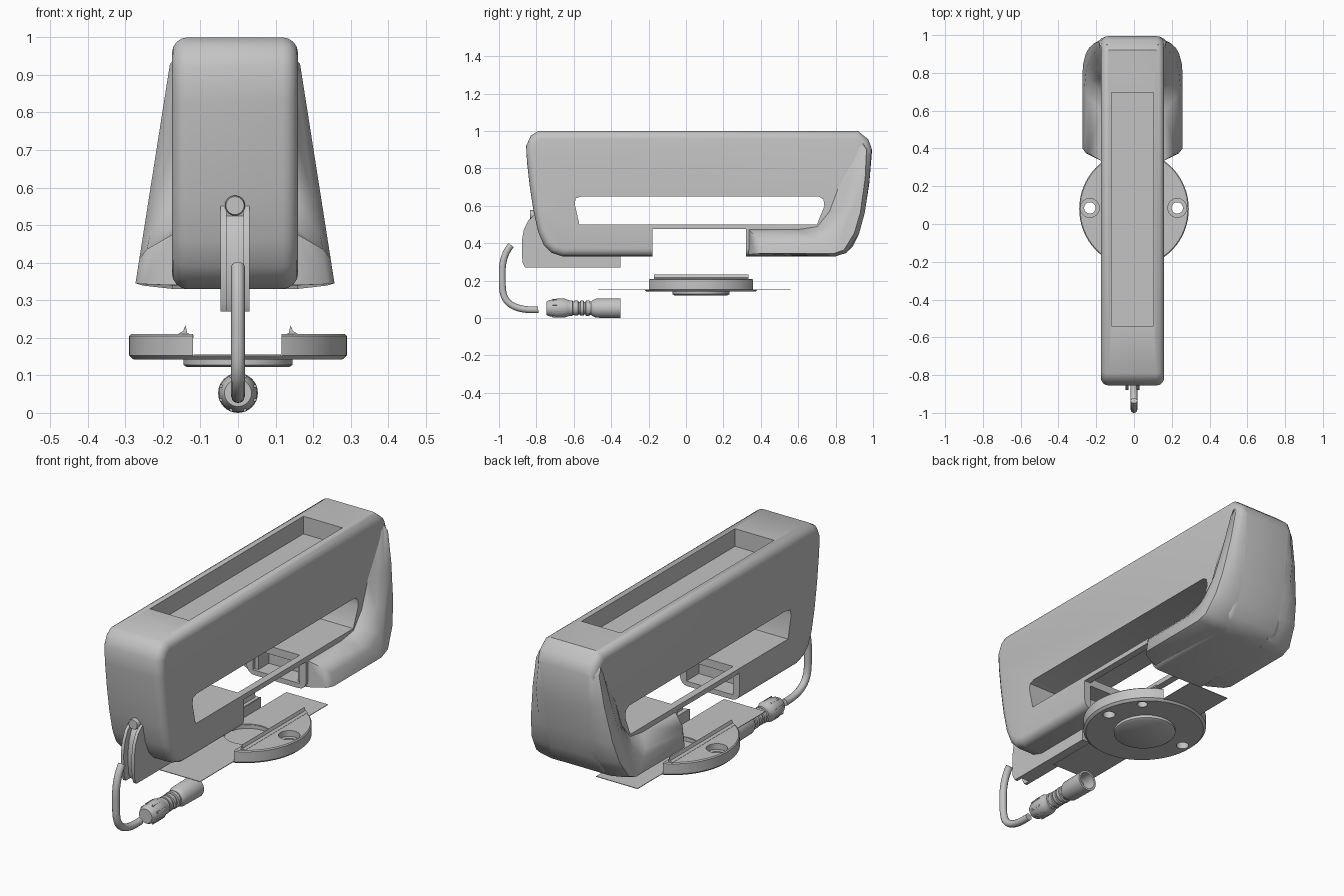
import bpy, bmesh, math

if "Cube" in bpy.data.objects:
    bpy.data.objects.remove(bpy.data.objects["Cube"])

CX = -0.008  # body centre line
grey = bpy.data.materials.new("plain_grey")
grey.diffuse_color = (0.55, 0.55, 0.55, 1)
grey.use_nodes = True
grey.node_tree.nodes["Principled BSDF"].inputs["Base Color"].default_value = grey.diffuse_color


def finish(o, angle=35):
    if not o.data.materials:
        o.data.materials.append(grey)
    bpy.ops.object.select_all(action='DESELECT')
    o.select_set(True)
    bpy.context.view_layer.objects.active = o
    bpy.ops.object.shade_smooth_by_angle(angle=math.radians(angle))
    return o


def loft(name, rings):
    """Skin a list of equal-length point rings and cap both ends."""
    bm = bmesh.new()
    vs = [[bm.verts.new(p) for p in r] for r in rings]
    n = len(rings[0])
    for a, b in zip(vs, vs[1:]):
        for i in range(n):
            j = (i + 1) % n
            bm.faces.new((a[i], a[j], b[j], b[i]))
    bm.faces.new(vs[0])
    bm.faces.new(vs[-1])
    bmesh.ops.recalc_face_normals(bm, faces=bm.faces)
    me = bpy.data.meshes.new(name)
    bm.to_mesh(me)
    bm.free()
    o = bpy.data.objects.new(name, me)
    bpy.context.collection.objects.link(o)
    return o


def prism_x(name, prof, x0, x1):
    return loft(name, [[(x, y, z) for y, z in prof] for x in (x0, x1)])


def box(name, x0, x1, y0, y1, z0, z1):
    return prism_x(name, [(y0, z0), (y1, z0), (y1, z1), (y0, z1)], x0, x1)


def lathe(name, prof, c=(0, 0), axis='z', n=48, sy=1.0):
    """Profile of (radius, height) turned about a z or y axis through c."""
    rings = []
    for r, h in prof:
        ring = []
        for i in range(n):
            a = 2 * math.pi * i / n
            u, v = r * math.cos(a), r * math.sin(a)
            ring.append((c[0] + u, c[1] + v * sy, h) if axis == 'z' else (c[0] + u, h, c[1] + v))
        rings.append(ring)
    return loft(name, rings)


def apply_mod(o, mod):
    bpy.ops.object.select_all(action='DESELECT')
    o.select_set(True)
    bpy.context.view_layer.objects.active = o
    bpy.ops.object.modifier_apply(modifier=mod.name)


def bevel(o, width, seg, angle=50):
    m = o.modifiers.new("bevel", 'BEVEL')
    m.width, m.segments = width, seg
    m.limit_method = 'ANGLE'
    m.angle_limit = math.radians(angle)
    apply_mod(o, m)


def cut(o, cutter):
    m = o.modifiers.new("cut", 'BOOLEAN')
    m.operation, m.solver, m.object = 'DIFFERENCE', 'EXACT', cutter
    apply_mod(o, m)
    bpy.data.objects.remove(cutter)


# Main handle body: rounded side outline, then slot, notch and recess
outline = [(-0.79, 1.0), (-0.83, 0.975), (-0.855, 0.92), (-0.85, 0.83), (-0.835, 0.70),
           (-0.815, 0.57), (-0.79, 0.46), (-0.76, 0.39), (-0.72, 0.35), (-0.66, 0.33),
           (0.79, 0.33), (0.85, 0.345), (0.89, 0.38), (0.925, 0.45), (0.955, 0.56),
           (0.98, 0.72), (0.995, 0.90), (0.975, 0.955), (0.92, 1.0)]
body = prism_x("handle_body", outline, -0.176, 0.16)
bevel(body, 0.042, 4)
slot = prism_x("slot_cutter", [(-0.57, 0.50), (0.70, 0.50), (0.74, 0.60), (0.735, 0.635),
                               (0.71, 0.65), (-0.56, 0.65), (-0.59, 0.64), (-0.595, 0.61)], -0.4, 0.4)
cut(body, slot)
cut(body, box("notch_cutter", -0.4, 0.4, -0.18, 0.32, 0.2, 0.475))
cut(body, box("leg_pocket_cutter", -0.14, 0.124, -0.28, 0.42, 0.355, 0.46))
cut(body, box("bridge_gap_cutter", -0.14, 0.124, -0.18, 0.32, 0.44, 0.55))
cut(body, box("recess_cutter", -0.118, 0.102, -0.54, 0.695, 0.91, 1.2))
finish(body)

# Flared guards on both sides of the rear column and foot
root = [(0.335, 0.34), (0.80, 0.33), (0.86, 0.35), (0.925, 0.45), (0.955, 0.56), (0.982, 0.75),
        (0.992, 0.91), (0.95, 0.975), (0.90, 0.95), (0.82, 0.72), (0.765, 0.57), (0.70, 0.49),
        (0.60, 0.475), (0.335, 0.475)]
tip = [(0.40, 0.345), (0.79, 0.345), (0.845, 0.365), (0.90, 0.455), (0.932, 0.565), (0.958, 0.75),
       (0.965, 0.90), (0.945, 0.93), (0.93, 0.90), (0.90, 0.72), (0.865, 0.57), (0.80, 0.46),
       (0.72, 0.41), (0.40, 0.41)]


def half_width(z):
    return 0.17 + (0.95 - z) * 0.157


for side, label in ((1, "right"), (-1, "left")):
    rings = [[], [], [], []]
    for (ry, rz), (ty, tz) in zip(root, tip):
        w = half_width(tz)
        y, z = ry + (ty - ry) * 0.6, rz + (tz - rz) * 0.6
        rings[0].append((CX + side * 0.112, ry, rz))
        rings[1].append((CX + side * min(0.166, w - 0.035), ry, rz))
        rings[2].append((CX + side * (w - 0.02), y, z))
        rings[3].append((CX + side * w, ty, tz))
    finish(loft("guard_flare_" + label, rings), 50)

# Round base: one turned part with channel, centre recess and screw holes
BC = (0, 0.08)
base = lathe("round_base", [(0.002, 0.122), (0.136, 0.122), (0.145, 0.128), (0.145, 0.142),
                            (0.278, 0.142), (0.29, 0.153), (0.29, 0.205), (0.285, 0.21),
                            (0.002, 0.21)], BC, n=64, sy=1.05)
cut(base, box("channel_cutter", -0.12, 0.116, -0.5, 0.6, 0.151, 0.4))
cut(base, lathe("centre_cutter", [(0.112, 0.133), (0.112, 0.3)], BC))
for x in (-0.234, 0.229):
    cut(base, lathe("screw_cutter", [(0.03, 0.05), (0.03, 0.3)], (x, 0.085), n=32))
    cut(base, lathe("counterbore_cutter", [(0.05, 0.18), (0.05, 0.3)], (x, 0.085), n=32))
cut(base, lathe("pin_cutter", [(0.025, 0.05), (0.025, 0.17)], (0.17, 0.265), n=32))
finish(base)

# Locating lips along the channel edges
lip = [(0.118, 0.20), (0.118, 0.207), (0.135, 0.212), (0.14, 0.234), (0.146, 0.218),
       (0.158, 0.211), (0.158, 0.20)]
for s, label in ((1, "right"), (-1, "left")):
    finish(loft("base_lip_" + label, [[(s * x, y, z) for x, z in lip] for y in (-0.17, 0.335)]))

# Thin sliding sheet lying in the channel, open over the centre recess
sheet = box("channel_sheet", -0.119, 0.115, -0.47, 0.56, 0.152, 0.155)
cut(sheet, lathe("sheet_hole_cutter", [(0.112, 0.1), (0.112, 0.3)], BC))
finish(sheet)

# Cable hood: two thin walls with a set-back web between them
hood = [(-0.86, 0.27), (-0.875, 0.30), (-0.878, 0.41), (-0.868, 0.47), (-0.845, 0.52),
        (-0.80, 0.56), (-0.70, 0.56), (-0.62, 0.40), (-0.35, 0.36), (-0.35, 0.27)]
for x, label in ((-0.046, "left"), (0.014, "right")):
    finish(prism_x("hood_wall_" + label, hood, x, x + 0.016))
finish(prism_x("hood_web", [(y + 0.035 if y < -0.7 else y, z) for y, z in hood], -0.032, 0.016))
finish(lathe("hood_arch", [(0.024, -0.835), (0.027, -0.825), (0.027, -0.72)], (CX, 0.552), 'y', 24))

# Bent cable
cu = bpy.data.curves.new("cable", 'CURVE')
cu.dimensions = '3D'
cu.bevel_depth, cu.bevel_resolution, cu.use_fill_caps = 0.018, 4, True
path = [(-0.79, 0.045), (-0.88, 0.04), (-0.982, 0.08), (-0.982, 0.2), (-0.985, 0.33), (-0.935, 0.39)]
sp = cu.splines.new('NURBS')
sp.points.add(len(path) - 1)
for p, (y, z) in zip(sp.points, path):
    p.co = (0, y, z, 1)
sp.order_u, sp.use_endpoint_u, sp.resolution_u = 4, True, 10
cable = bpy.data.objects.new("cable", cu)
bpy.context.collection.objects.link(cable)
bpy.ops.object.select_all(action='DESELECT')
cable.select_set(True)
bpy.context.view_layer.objects.active = cable
bpy.ops.object.convert(target='MESH')
finish(bpy.context.view_layer.objects.active)

# Round plug with grooved waist and open socket end
plug = [(0.036, -0.745), (0.042, -0.735), (0.051, -0.69), (0.051, -0.65), (0.044, -0.63)]
for i in range(4):  # strain relief grooves
    y = -0.615 + i * 0.03
    r = 0.042 - 0.002 * (1.5 - abs(i - 1.5))
    plug += [(r, y - 0.01), (r, y + 0.008), (r - 0.006, y + 0.01), (r - 0.006, y + 0.018)]
plug += [(0.042, -0.50), (0.051, -0.48), (0.053, -0.35), (0.042, -0.35), (0.042, -0.42)]
finish(lathe("cable_plug", plug, (0, 0.053), 'y', 32))
for i in range(8):  # grip ribs
    a = math.pi / 4 * (i + 0.5)
    rib = box("plug_rib", -0.004, 0.004, -0.715, -0.655, 0.043, 0.052)
    rib.rotation_euler = (0, a, 0)
    rib.location = (0, 0, 0.053)
    finish(rib)
